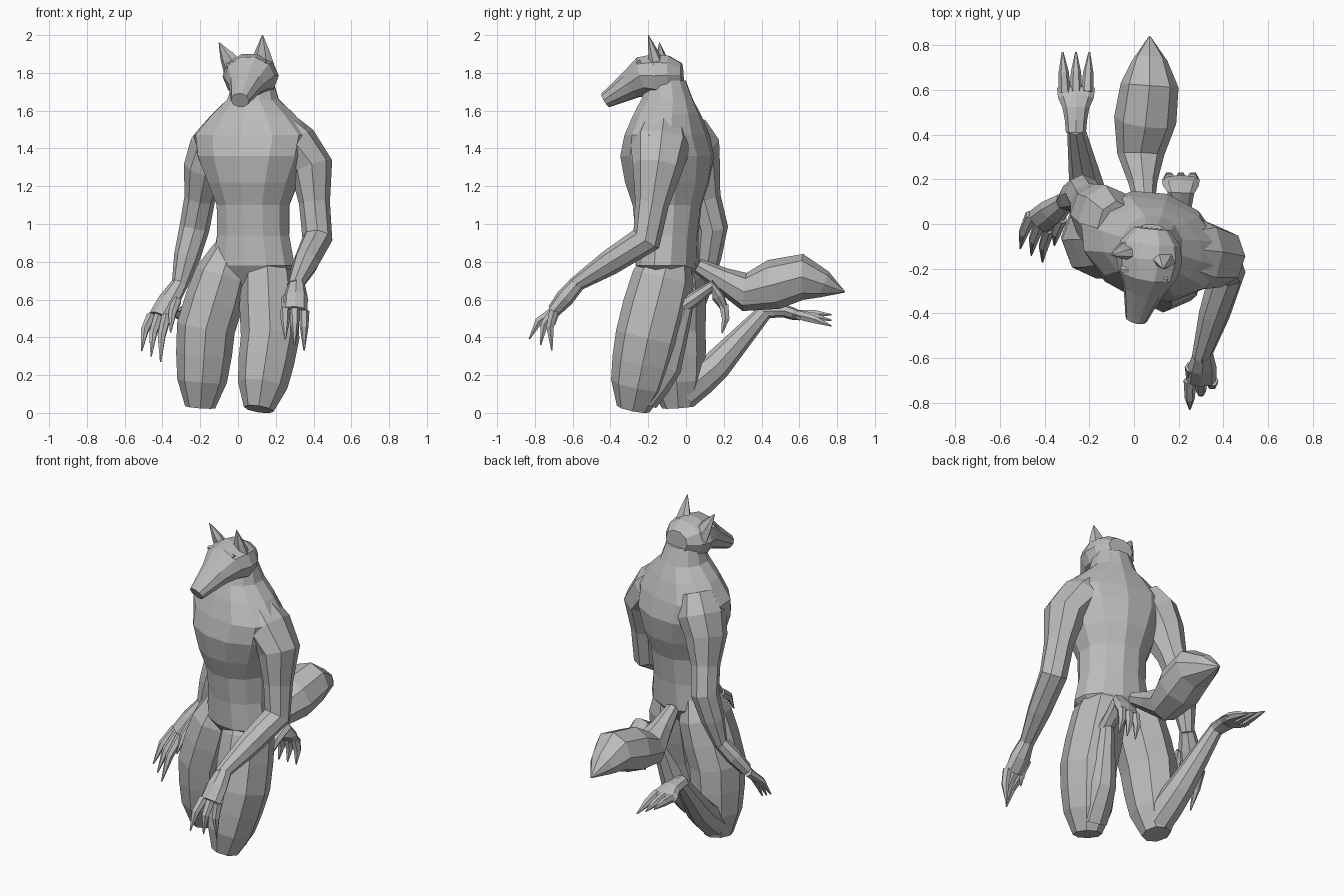
import bpy
import bmesh
import math
from mathutils import Vector

# Remove the default cube
default_cube = bpy.data.objects.get("Cube")
if default_cube:
    bpy.data.objects.remove(default_cube, do_unlink=True)

# One plain grey for the whole figure
GREY = (.5, .5, .5, 1)
grey = bpy.data.materials.new("plain_grey")
grey.use_nodes = True
grey.diffuse_color = GREY
grey.node_tree.nodes["Principled BSDF"].inputs["Base Color"].default_value = GREY

# The upper body is turned so that the left shoulder leads
SIDEWAYS = Vector((1, 0, 0))
UPWARD = Vector((0, 0, 1))
TURN = math.radians(17)
BODY_ACROSS = Vector((math.cos(TURN), -math.sin(TURN), 0))


def skin(name, rings, sides):
    """Join a chain of elliptical rings (centre, width vector, depth vector) into a closed mesh."""
    builder = bmesh.new()
    loops = []
    for centre, wide, deep in rings:
        angles = [math.tau * step / sides for step in range(sides)]
        loops.append([builder.verts.new(centre + wide * math.cos(angle) + deep * math.sin(angle))
                      for angle in angles])
    for lower, upper in zip(loops, loops[1:]):
        for step in range(sides):
            following = (step + 1) % sides
            builder.faces.new((lower[step], lower[following], upper[following], upper[step]))
    builder.faces.new(loops[0])
    builder.faces.new(loops[-1])
    bmesh.ops.recalc_face_normals(builder, faces=builder.faces)
    mesh = bpy.data.meshes.new(name)
    builder.to_mesh(mesh)
    builder.free()
    mesh.materials.append(grey)
    bpy.context.collection.objects.link(bpy.data.objects.new(name, mesh))


def limb(name, joints, radii, depth=(1, 1), across=SIDEWAYS, sides=8):
    """Spread the radii evenly along the joints; depth is the thickness ratio at start and end."""
    joints = [Vector(joint) for joint in joints]
    bones = len(joints) - 1
    last = len(radii) - 1
    centres = []
    for index in range(len(radii)):
        position = index * bones / last
        bone = min(int(position), bones - 1)
        centres.append(joints[bone].lerp(joints[bone + 1], position - bone))
    rings = []
    for index, radius in enumerate(radii):
        along = (centres[min(index + 1, last)] - centres[max(index - 1, 0)]).normalized()
        wide = (across - along * across.dot(along)).normalized()
        ratio = depth[0] + (depth[1] - depth[0]) * index / last
        rings.append((centres[index], wide * radius, along.cross(wide) * radius * ratio))
    skin(name, rings, sides)


def claw(name, base, reach, curl, across):
    """One finger or toe that bends once and tapers to a point."""
    limb(name, (base, base + reach, base + reach + curl), (.028, .023, .004), across=across, sides=6)


def claws(name, base, reach, curl, fan, across=SIDEWAYS):
    """Three claws side by side, with the outer ones fanned apart."""
    base, reach, curl, fan = map(Vector, (base, reach, curl, fan))
    for label, spread in (("first", -1), ("second", 0), ("third", 1)):
        shift = fan * spread / 2
        claw(f"{name}_{label}", base + across * spread * .05, reach + shift, curl + shift, across)


def hand(side, wrist, knuckles, reach, curl, fan, thumb_side, across):
    """Palm, three fingers and a thumb."""
    wrist, knuckles = Vector(wrist), Vector(knuckles)
    limb(side + "_palm", (wrist, knuckles), (.045, .065, .068), (.95, .55), across)
    claws(side + "_finger", knuckles, reach, curl, fan, across)
    thumb_base = wrist.lerp(knuckles, .5) + across * thumb_side * .05
    claw(side + "_thumb", thumb_base, Vector(reach) * .8, Vector(curl) * .8, across)


# Torso and neck: height, half width, half depth
TORSO = (
    (.66, .08, .08), (.78, .23, .16), (.94, .2, .165), (1.1, .2, .185), (1.22, .25, .225),
    (1.36, .31, .245), (1.47, .33, .215), (1.58, .23, .175), (1.66, .14, .14), (1.76, .11, .1),
)
skin("torso", [(Vector((.08, -.1, height)), BODY_ACROSS * width, UPWARD.cross(BODY_ACROSS) * depth)
               for height, width, depth in TORSO], sides=12)

# Head with a long blunt muzzle, heavy brow and pointed ears
limb("head", ((.08, -.02, 1.79), (.06, -.22, 1.78), (.01, -.425, 1.655)),
     (.08, .135, .15, .135, .095, .072, .05), (.8, .85), BODY_ACROSS, sides=10)
limb("brow", ((-.06, -.2, 1.84), (.15, -.25, 1.85)), (.015, .03, .015), across=UPWARD, sides=6)
limb("left_ear", ((.13, -.15, 1.83), (.13, -.2, 2)), (.07, .04, .003), (.6, .6), BODY_ACROSS, sides=6)
limb("right_ear", ((-.02, -.12, 1.82), (-.1, -.14, 1.96)), (.065, .04, .003), (.6, .6), BODY_ACROSS, sides=6)

# Arms: the left reaches forward, the right hangs with its elbow back
ARM = (.09, .13, .115, .082, .08, .07, .042)
ARM_DEPTH = (1.3, .9)
limb("left_arm", ((.2, -.12, 1.54), (.39, -.15, 1.3), (.42, -.21, .92), (.3, -.6, .67)), ARM, ARM_DEPTH)
limb("right_arm", ((-.08, -.01, 1.52), (-.175, .05, 1.29), (-.23, .14, .98), (-.31, .1, .67)), ARM, ARM_DEPTH)
hand("left", wrist=(.31, -.58, .68), knuckles=(.3, -.7, .54), reach=(0, -.05, -.07),
     curl=(0, -.02, -.11), fan=(0, .06, -.03), thumb_side=-1, across=SIDEWAYS)
hand("right", wrist=(-.31, .1, .68), knuckles=(-.42, .01, .51), reach=(-.03, -.08, -.09),
     curl=(-.01, -.07, -.12), fan=(.01, 0, -.03), thumb_side=1, across=Vector((.8, -.6, 0)))

# Kneeling legs: the left shin is folded up, the right one trails behind
THIGH = (.09, .145, .155, .155, .148, .132, .08)
THIGH_DEPTH = (1.15, 1.1)
SHIN = (.09, .09, .08, .06, .04)
FOOT = (.045, .05, .06, .08, .085)
FOOT_DEPTH = (.9, .25)
limb("left_thigh", ((.15, -.08, .87), (.17, -.2, .4), (.11, -.28, .02)), THIGH, THIGH_DEPTH)
limb("right_thigh", ((-.04, -.07, .87), (-.17, -.07, .45), (-.2, -.04, .03)), THIGH, THIGH_DEPTH)
limb("left_shin", ((.12, -.23, .08), (.15, -.1, .25), (.2, 0, .57)), SHIN)
limb("right_shin", ((-.19, -.02, .1), (-.21, .16, .25), (-.26, .43, .55)), SHIN)
limb("left_foot", ((.2, -.02, .56), (.21, .14, .67), (.21, .2, .56)), FOOT, FOOT_DEPTH)
limb("right_foot", ((-.26, .41, .54), (-.26, .52, .54), (-.26, .61, .51)), FOOT, FOOT_DEPTH)
claws("left_toe", (.21, .2, .57), reach=(0, .01, -.07), curl=(0, -.02, -.08), fan=(.01, 0, 0))
claws("right_toe", (-.26, .59, .52), reach=(0, .09, -.01), curl=(0, .09, -.02), fan=(.01, 0, -.03))

# Bushy tail
limb("tail", ((.05, .06, .78), (.03, .31, .64), (.07, .62, .72), (.07, .84, .64)),
     (.04, .065, .105, .14, .13, .08, .004), (1, .9))
